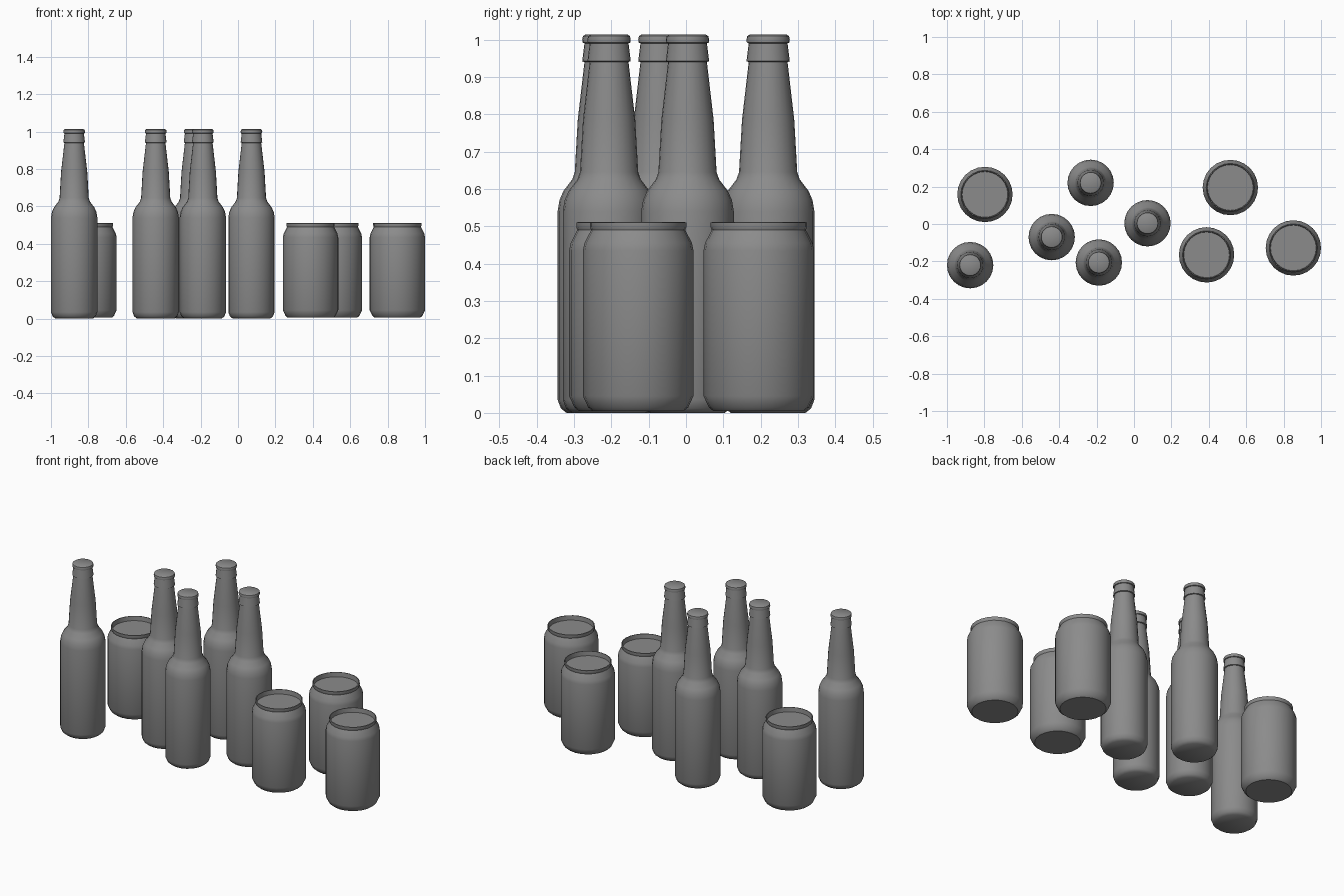
import bpy, bmesh, math

cube = bpy.data.objects.get("Cube")
if cube:
    bpy.data.objects.remove(cube, do_unlink=True)

grey = bpy.data.materials.new("plain grey")
grey.use_nodes = True
grey.diffuse_color = (0.26, 0.26, 0.26, 1)
grey.node_tree.nodes["Principled BSDF"].inputs["Base Color"].default_value = (0.26, 0.26, 0.26, 1)


def lathe(name, profile, sides=24):
    """Turn a (radius, height) profile about z and close both ends."""
    bm = bmesh.new()
    rings = []
    for r, z in profile:
        angles = [math.tau * i / sides for i in range(sides)]
        rings.append([bm.verts.new((r * math.cos(a), r * math.sin(a), z)) for a in angles])
    for low, high in zip(rings, rings[1:]):
        for i in range(sides):
            j = (i + 1) % sides
            bm.faces.new((low[i], low[j], high[j], high[i]))
    bm.faces.new(rings[0][::-1])
    bm.faces.new(rings[-1])
    mesh = bpy.data.meshes.new(name)
    bm.to_mesh(mesh)
    bm.free()
    mesh.materials.append(grey)
    return mesh


def place(name, mesh, spots):
    for n, (x, y) in enumerate(spots, 1):
        obj = bpy.data.objects.new(f"{name}_{n}", mesh)
        obj.location = (x, y, 0)
        bpy.context.collection.objects.link(obj)
        if n == 1:
            bpy.ops.object.select_all(action="DESELECT")
            bpy.context.view_layer.objects.active = obj
            obj.select_set(True)
            bpy.ops.object.shade_smooth_by_angle(angle=math.radians(40))


# Bottle: chamfered foot, straight body, shoulder, long neck, collar and cap
bottle = lathe("bottle", [
    (0.1, 0), (0.115, 0.012), (0.124, 0.035), (0.124, 0.54), (0.119, 0.57),
    (0.108, 0.595), (0.085, 0.625), (0.078, 0.645), (0.07, 0.785),
    (0.052, 0.94), (0.058, 0.942), (0.052, 0.99), (0.057, 0.992),
    (0.058, 1.0), (0.056, 1.009), (0.05, 1.013)])
place("bottle", bottle, [(-0.876, -0.22), (-0.44, -0.07), (-0.232, 0.22),
                         (0.072, 0.004), (-0.188, -0.206)])

# Can: tapered foot, straight wall, tapered shoulder, rim and sunken lid
can = lathe("can", [
    (0.122, 0.005), (0.134, 0.015), (0.148, 0.045), (0.148, 0.435),
    (0.144, 0.455), (0.126, 0.49), (0.129, 0.498), (0.129, 0.51),
    (0.124, 0.511), (0.122, 0.484)])
place("can", can, [(-0.797, 0.158), (0.515, 0.195), (0.388, -0.165), (0.852, -0.128)])
